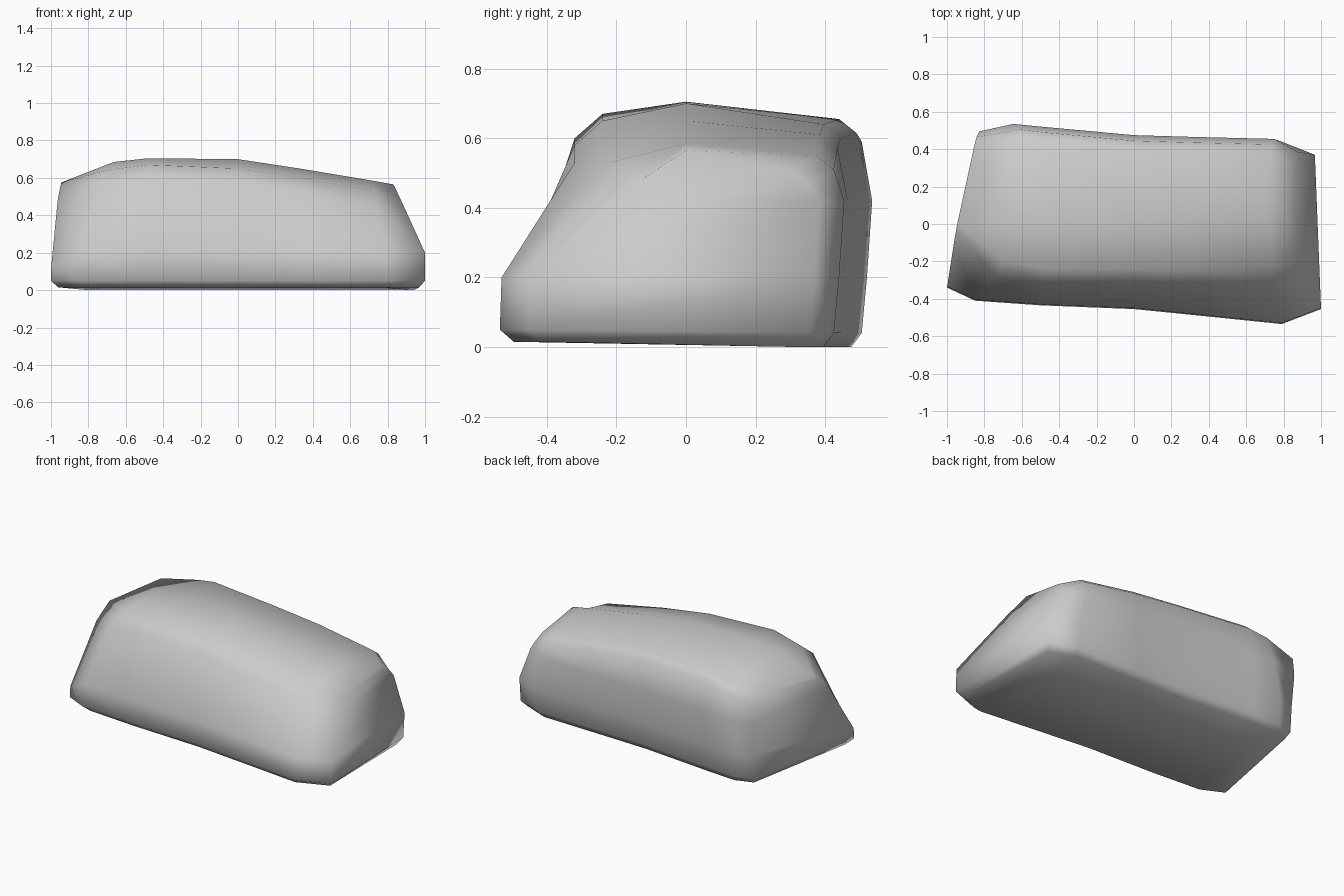
import bpy
import bmesh

cube = bpy.data.objects.get("Cube")
if cube:
    bpy.data.objects.remove(cube, do_unlink=True)


def make_material(name, colour):
    material = bpy.data.materials.new(name)
    material.use_nodes = True
    material.diffuse_color = colour
    material.node_tree.nodes["Principled BSDF"].inputs["Base Color"].default_value = colour
    return material


# Stations along the stone, from its left end to its right end:
# foot x, top x, skew, front y, knee z, front edge y, front edge z, crown z, back y, back edge z
stations = [
    (1.0, .85, -.04, -.455, .2, -.18, .48, .565, .385, .51),
    (.79, .72, 0, -.535, .2, -.27, .53, .585, .455, .55),
    (.35, .33, 0, -.49, .2, -.29, .60, .65, .465, .61),
    (0, 0, 0, -.455, .2, -.29, .65, .70, .475, .64),
    (-.5, -.48, 0, -.435, .2, -.29, .67, .705, .52, .655),
    (-.85, -.73, .16, -.41, .2, -.25, .64, .685, .535, .63),
    (-1.0, -1.02, .22, -.34, .12, -.08, .55, .575, .495, .59),
]


def cross_section(foot, top, skew, front, knee, edge, edge_z, crown, back, back_z):
    """Closed outline of one station, from the front foot over the top to the back foot."""
    outline = [
        (front + .04, .015), (front, .05), (front + .005, knee),
        (edge - .03, edge_z - .07), (edge + .05, edge_z), (0, crown),
        (back - .08, back_z), (back - .03, back_z - .04),
        (back, .42), (back - .015, .2), (back - .03, .04), (back - .06, 0),
    ]
    points = []
    for y, z in outline:
        rise = max(0, (z - .2) / (crown - .2))
        x = foot + (top - foot) * rise + skew * (y - front)
        # Tuck the underside in at the ends
        points.append((x * .97 if z < .03 else x, y, z))
    return points


# Loft the stone body through the stations
bm = bmesh.new()
rings = [[bm.verts.new(p) for p in cross_section(*s)] for s in stations]
count = len(rings[0])
for ring, following in zip(rings, rings[1:]):
    for i in range(count):
        j = (i + 1) % count
        bm.faces.new((ring[i], ring[j], following[j], following[i]))

# Close both ends with strips running from front to back
for ring in (rings[0], rings[-1]):
    for i in range(count // 2 - 1):
        bm.faces.new((ring[i], ring[i + 1], ring[-2 - i], ring[-1 - i]))
bmesh.ops.recalc_face_normals(bm, faces=bm.faces)

# Smooth shading over the worn edges
for face in bm.faces:
    face.smooth = True

mesh = bpy.data.meshes.new("stone")
bm.to_mesh(mesh)
bm.free()
stone = bpy.data.objects.new("stone", mesh)
bpy.context.collection.objects.link(stone)
mesh.materials.append(make_material("stone grey", (.6, .6, .6, 1)))
